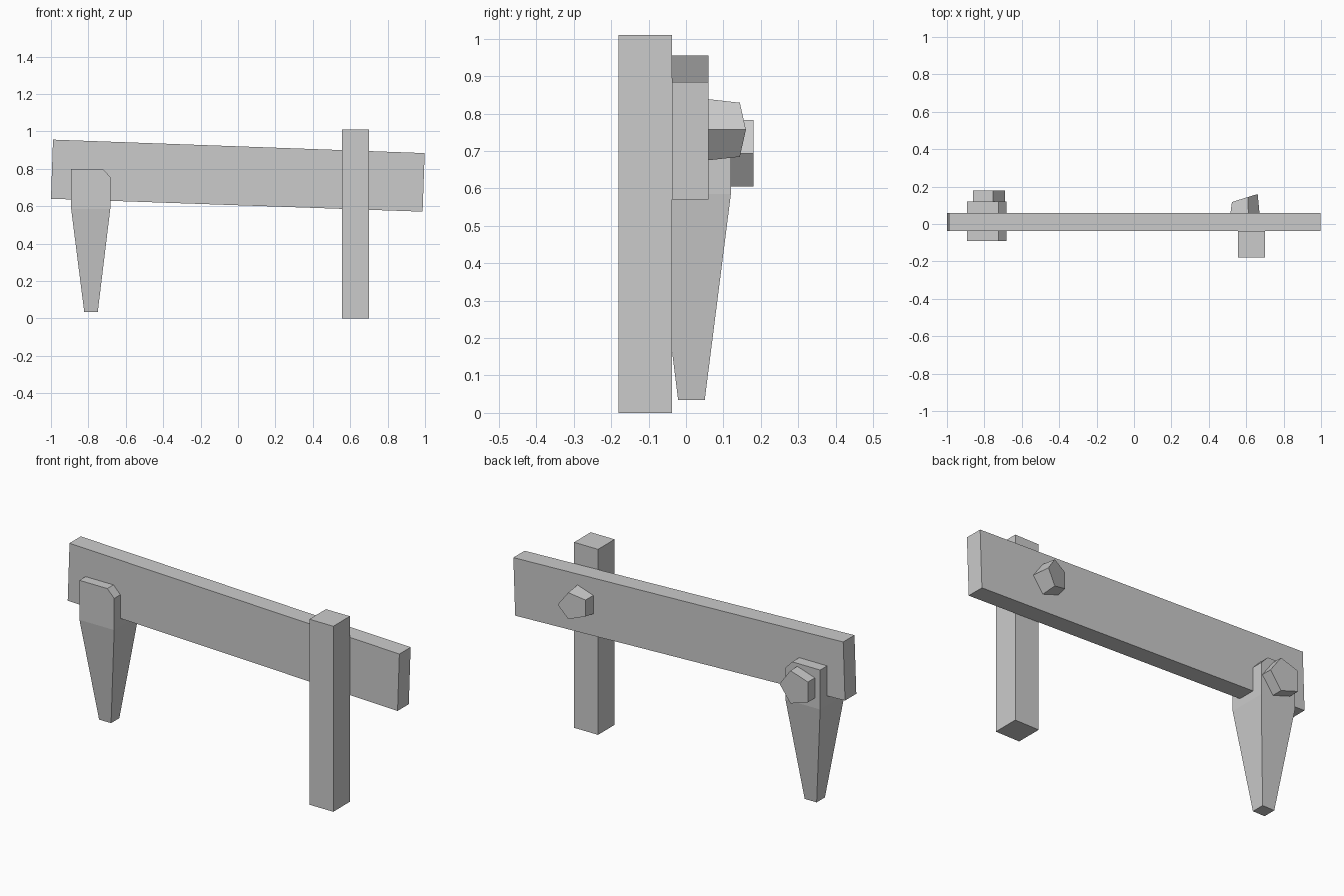
import bpy, bmesh, math

if "Cube" in bpy.data.objects:
    bpy.data.objects.remove(bpy.data.objects["Cube"])

grey = bpy.data.materials.new("plain grey")
grey.diffuse_color = (0.6, 0.6, 0.6, 1)
grey.use_nodes = True
grey.node_tree.nodes["Principled BSDF"].inputs["Base Color"].default_value = grey.diffuse_color


def loft(name, rings):
    """Solid from matching rings of points, capped at both ends."""
    bm = bmesh.new()
    loops = [[bm.verts.new(p) for p in r] for r in rings]
    n = len(loops[0])
    for a, b in zip(loops, loops[1:]):
        for i in range(n):
            j = (i + 1) % n
            bm.faces.new((a[i], a[j], b[j], b[i]))
    bm.faces.new(loops[0][::-1])
    bm.faces.new(loops[-1])
    bmesh.ops.recalc_face_normals(bm, faces=bm.faces)
    me = bpy.data.meshes.new(name)
    bm.to_mesh(me)
    bm.free()
    me.materials.append(grey)
    ob = bpy.data.objects.new(name, me)
    bpy.context.collection.objects.link(ob)
    return ob


def prism(name, pts, y0, y1):
    return loft(name, [[(x, y, z) for x, z in pts] for y in (y0, y1)])


def rect(x0, x1, y0, y1, z):
    return [(x0, y0, z), (x1, y0, z), (x1, y1, z), (x0, y1, z)]


def pentagon(cx, cz, r):
    return [(cx + r * math.cos(i * math.tau / 5), cz + r * math.sin(i * math.tau / 5))
            for i in range(5)]


# sloping plank
prism("plank", [(-1, 0.64), (0.987, 0.571), (0.998, 0.884), (-0.989, 0.956)], -0.037, 0.06)

# square post in front of the plank
loft("square_post", [rect(0.556, 0.70, -0.18, -0.037, z) for z in (0, 1.01)])

# pointed stake: tapered foot and two cheeks clasping the plank
loft("stake_foot", [rect(-0.822, -0.75, -0.021, 0.05, 0.034),
                    rect(-0.892, -0.683, -0.09, 0.12, 0.585)])
cheek = [(-0.892, 0.585), (-0.683, 0.585), (-0.683, 0.757), (-0.724, 0.80), (-0.892, 0.80)]
prism("stake_front_cheek", cheek, -0.09, -0.037)
prism("stake_back_cheek", cheek, 0.06, 0.12)
prism("stake_core", [(-0.892, 0.585), (-0.683, 0.585), (-0.683, 0.65), (-0.892, 0.65)], -0.037, 0.06)

# five-sided pegs on the back
prism("stake_peg", pentagon(-0.784, 0.694, 0.094), 0.11, 0.18)
loft("post_peg", [[(x, 0.05, z) for x, z in pentagon(0.585, 0.757, 0.087)],
                  [(x, 0.118 + 0.31 * (x - 0.525), z) for x, z in pentagon(0.585, 0.757, 0.076)]])
